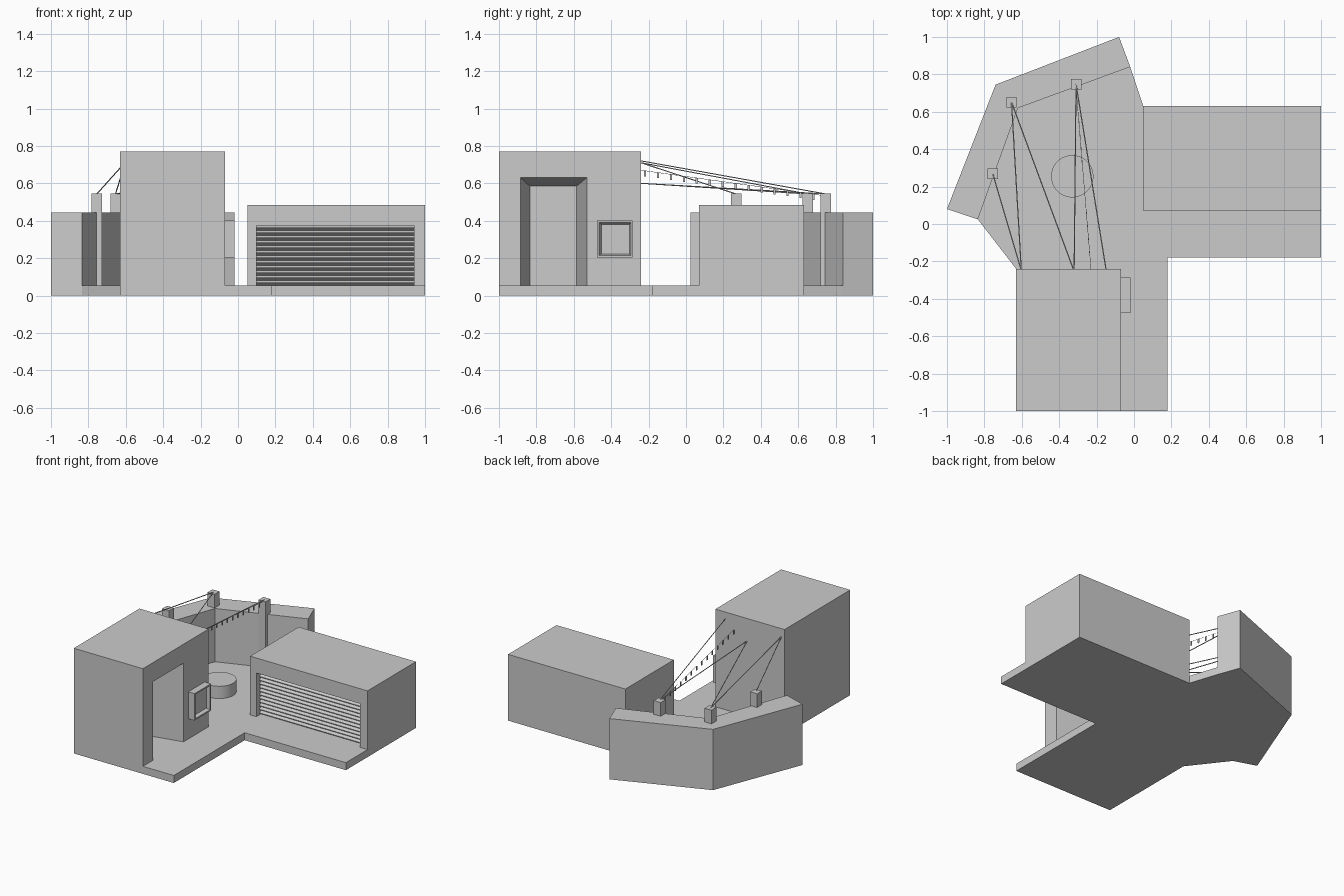
import bpy
import bmesh
from math import cos, sin, tau
from mathutils import Vector

if "Cube" in bpy.data.objects:
    bpy.data.objects.remove(bpy.data.objects["Cube"])

grey = bpy.data.materials.new("plain_grey")
grey.use_nodes = True
colour = (0.6, 0.6, 0.6, 1)
grey.diffuse_color = colour
grey.node_tree.nodes["Principled BSDF"].inputs["Base Color"].default_value = colour


def make_object(name, bm):
    bmesh.ops.recalc_face_normals(bm, faces=bm.faces)
    mesh = bpy.data.meshes.new(name)
    bm.to_mesh(mesh)
    bm.free()
    mesh.materials.append(grey)
    obj = bpy.data.objects.new(name, mesh)
    bpy.context.collection.objects.link(obj)
    return obj


def loft(name, start, end):
    """Closed solid between two matching loops of points."""
    bm = bmesh.new()
    a = [bm.verts.new(p) for p in start]
    b = [bm.verts.new(p) for p in end]
    bm.faces.new(a)
    bm.faces.new(b)
    for i in range(len(a)):
        j = (i + 1) % len(a)
        bm.faces.new((a[i], a[j], b[j], b[i]))
    return make_object(name, bm)


def prism(name, outline, z0, z1):
    return loft(name, [(x, y, z0) for x, y in outline], [(x, y, z1) for x, y in outline])


def box(name, x0, x1, y0, y1, z0, z1):
    return prism(name, [(x0, y0), (x1, y0), (x1, y1), (x0, y1)], z0, z1)


def x_rect(x, y0, y1, z0, z1):
    return [(x, y0, z0), (x, y1, z0), (x, y1, z1), (x, y0, z1)]


def cut(obj, cutter):
    cutter.hide_render = True
    mod = obj.modifiers.new("recess", 'BOOLEAN')
    mod.operation = 'DIFFERENCE'
    mod.solver = 'EXACT'
    mod.object = cutter
    bpy.context.view_layer.objects.active = obj
    bpy.ops.object.modifier_apply(modifier=mod.name)
    bpy.data.objects.remove(cutter)


def rod(name, start, end, radius, sides=6):
    start, end = Vector(start), Vector(end)
    turn = (end - start).to_track_quat('Z', 'Y')
    ring = [turn @ Vector((radius * cos(tau * i / sides), radius * sin(tau * i / sides), 0))
            for i in range(sides)]
    return loft(name, [start + p for p in ring], [end + p for p in ring])


# Floor slab and angled rear wall
FLOOR = 0.055
wall_inner = [(-0.02, 0.84), (-0.62, 0.62), (-0.835, 0.025)]
wall_outer = [(-1, 0.08), (-0.74, 0.745), (-0.08, 1)]
prism("floor_slab", [(-0.07, -1), (0.18, -1), (0.18, -0.18), (1, -0.18), (1, 0.07),
                     (0.05, 0.07), (0.05, 0.63)] + wall_inner
      + [(-0.63, -0.24), (-0.07, -0.24)], 0, FLOOR)
prism("rear_wall", wall_inner + wall_outer, 0, 0.445)

# Tower with splayed doorway
tower = box("tower", -0.63, -0.07, -1, -0.24, 0, 0.77)
cut(tower, loft("doorway_cutter", x_rect(-0.06, -0.887, -0.528, FLOOR, 0.632),
                x_rect(-0.32, -0.835, -0.585, FLOOR, 0.585)))

# Framed panel on the tower wall
panel = box("wall_panel", -0.07, -0.02, -0.475, -0.285, 0.203, 0.4)
cut(panel, loft("panel_cutter", x_rect(-0.015, -0.467, -0.293, 0.212, 0.392),
                x_rect(-0.045, -0.453, -0.303, 0.222, 0.38)))

# Garage with recessed shutter
garage = box("garage", 0.05, 1, 0.07, 0.63, 0, 0.485)
cut(garage, box("shutter_cutter", 0.1, 0.94, 0, 0.13, FLOOR, 0.375))
slats, low, high = 12, FLOOR, 0.375
pitch = (high - low) / slats
profile = [(0.135, low)]
for i in range(slats):
    z = low + i * pitch
    profile += [(0.125, z), (0.105, z + pitch * 0.4), (0.105, z + pitch * 0.6)]
profile += [(0.125, high), (0.135, high)]
loft("shutter", [(0.1, y, z) for y, z in profile], [(0.94, y, z) for y, z in profile])

# Round fire pit
pit = rod("fire_pit", (-0.33, 0.255, FLOOR), (-0.33, 0.255, 0.145), 0.113, 48)
bpy.ops.object.select_all(action='DESELECT')
pit.select_set(True)
bpy.context.view_layer.objects.active = pit
bpy.ops.object.shade_smooth_by_angle()

# Posts along the wall with cables to the tower
cables = {
    (-0.755, 0.268): [(-0.605, 0.71)],
    (-0.655, 0.652): [(-0.603, 0.71), (-0.325, 0.6)],
    (-0.31, 0.748): [(-0.32, 0.6), (-0.15, 0.72)],
}
for n, ((px, py), anchors) in enumerate(cables.items(), 1):
    h = 0.028
    box(f"post_{n}", px - h, px + h, py - h, py + h, FLOOR, 0.545)
    for m, (ax, az) in enumerate(anchors, 1):
        rod(f"cable_{n}_{m}", (px, py, 0.543), (ax, -0.24, az), 0.003)

# String of small hanging lamps
start, end = Vector((-0.23, -0.24, 0.67)), Vector((-0.31, 0.73, 0.535))
rod("lamp_string", start, end, 0.0012, 4)
lamps = 14
for i in range(lamps):
    p = start.lerp(end, (i + 0.3) / lamps)
    loft(f"lamp_{i + 1}", x_rect(p.x - 0.002, p.y - 0.006, p.y + 0.006, p.z - 0.03, p.z),
         x_rect(p.x + 0.002, p.y - 0.006, p.y + 0.006, p.z - 0.03, p.z))
